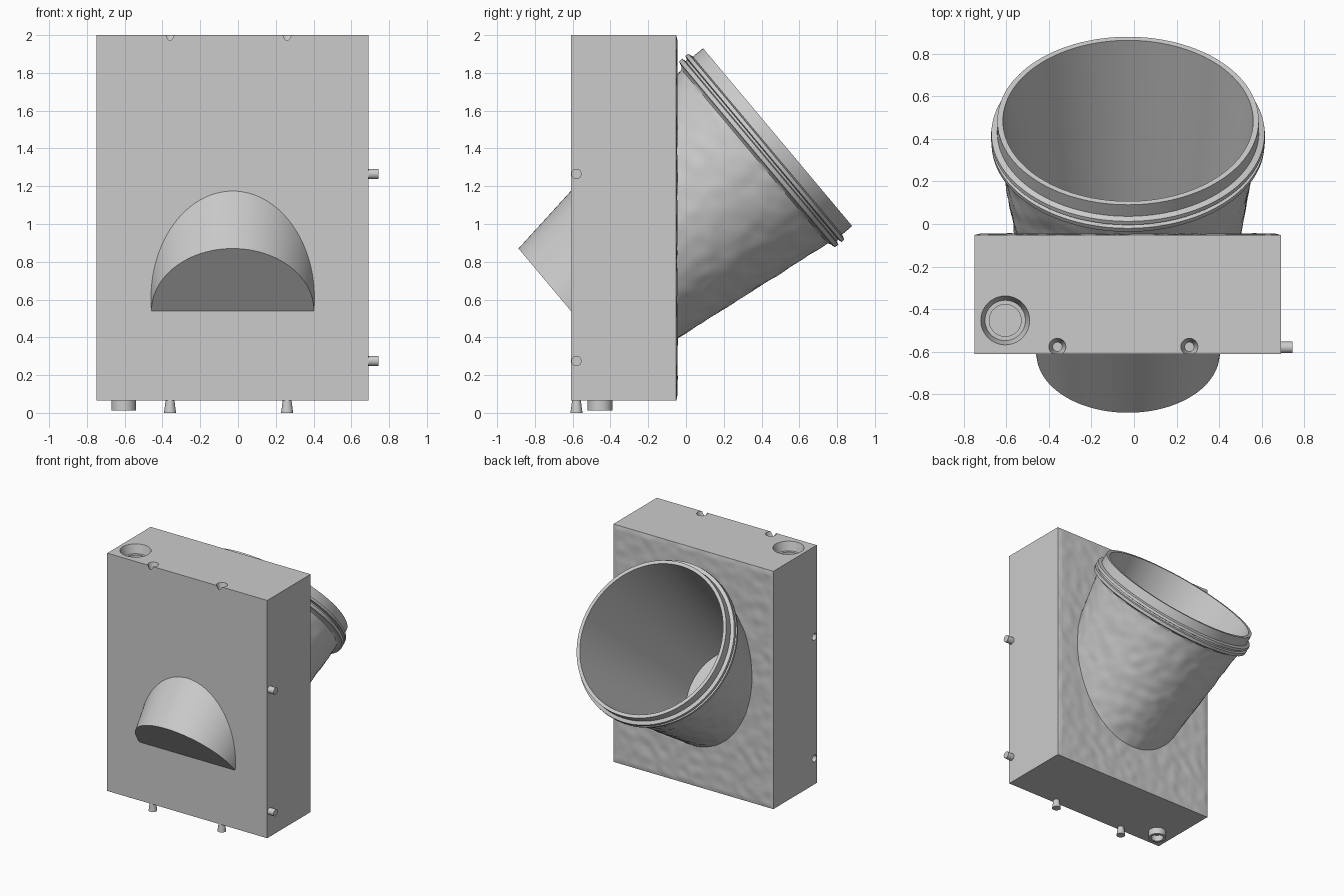
import bpy, bmesh, math
from mathutils import Vector, Matrix, noise

old = bpy.data.objects.get("Cube")
if old:
    bpy.data.objects.remove(old, do_unlink=True)

grey = bpy.data.materials.new("plain_grey")
grey.use_nodes = True
grey.diffuse_color = (0.6, 0.6, 0.6, 1)
grey.node_tree.nodes["Principled BSDF"].inputs["Base Color"].default_value = (0.6, 0.6, 0.6, 1)

CX = -0.028                                   # shared centre line of body and tube
LEFT, RIGHT, FRONT, BACK, BOTTOM, TOP = -0.75, 0.69, -0.61, -0.052, 0.065, 2.0
TILT = Matrix.Translation((CX, 0.485, 1.46)) @ Matrix.Rotation(math.radians(-50), 4, 'X')
SIDEWAYS = Matrix.Rotation(math.radians(90), 4, 'Y')
END, WALL, SLOPE = -1.43, 0.027, 0.135


def cone_radius(s):
    """Outer radius of the tapered tube at axial position s."""
    return 0.43 + SLOPE * (s - END)


def finish(name, bm, smooth=True):
    mesh = bpy.data.meshes.new(name)
    bm.to_mesh(mesh)
    bm.free()
    mesh.materials.append(grey)
    obj = bpy.data.objects.new(name, mesh)
    bpy.context.collection.objects.link(obj)
    if smooth:
        bpy.ops.object.select_all(action='DESELECT')
        obj.select_set(True)
        bpy.context.view_layer.objects.active = obj
        bpy.ops.object.shade_smooth_by_angle(angle=math.radians(35))
    return obj


def lathe(name, profile, matrix, steps=40, rough=None):
    """Turn a (radius, height) profile about its axis and place it."""
    bm = bmesh.new()
    verts = [bm.verts.new((r, 0, h)) for r, h in profile]
    edges = [bm.edges.new(pair) for pair in zip(verts, verts[1:])]
    bmesh.ops.spin(bm, geom=verts + edges, cent=(0, 0, 0), axis=(0, 0, 1),
                   angle=math.tau, steps=steps)
    bmesh.ops.remove_doubles(bm, verts=bm.verts, dist=0.0002)
    if rough:
        rough(bm)
    bmesh.ops.transform(bm, matrix=matrix, verts=bm.verts)
    bmesh.ops.recalc_face_normals(bm, faces=bm.faces)
    return finish(name, bm)


def at(x, y, z):
    return Matrix.Translation((x, y, z))


def rod(r_low, r_high, low, high):
    return [(0, low), (r_low, low), (r_high, high), (0, high)]


# Tapered tube: outer wall, two ridges, rim, bore and closed floor
outer = [(0, END)] + [(cone_radius(s), s) for s in
                      [END + i * (1.27 / 60) for i in range(61)]]
collar = [(0.612, -0.15), (0.641, -0.143), (0.643, -0.12), (0.622, -0.115),
          (0.622, -0.103), (0.644, -0.098), (0.642, -0.078), (0.615, -0.07),
          (0.614, 0), (0.588, 0)]
bore = [(cone_radius(END) - WALL, END + WALL), (0, END + WALL)]


def hammered(bm):
    # Uneven skin only on the part behind the body
    for v in bm.verts:
        p = TILT @ v.co
        r = Vector((v.co.x, v.co.y, 0))
        if p.y > BACK and v.co.z < -0.16 and r.length > cone_radius(v.co.z) - 0.01:
            v.co += r.normalized() * 0.007 * noise.noise(p * 13)


lathe("tapered_tube", outer + collar + bore, TILT, 128, hammered)

# Body block with cuts
bm = bmesh.new()
bmesh.ops.create_cube(bm, size=1)
size = Vector((RIGHT - LEFT, BACK - FRONT, TOP - BOTTOM))
mid = Vector((RIGHT + LEFT, BACK + FRONT, TOP + BOTTOM)) / 2
bmesh.ops.transform(bm, matrix=Matrix.Translation(mid) @ Matrix.Diagonal((*size, 1)), verts=bm.verts)
body = finish("body_block", bm, smooth=False)

PEG_Y, PEG_X, PEG_Z = -0.58, (-0.36, 0.26), (0.275, 1.265)
inset = END + WALL / 2
cutters = [lathe("bore_cutter", rod(cone_radius(inset) - WALL / 2, cone_radius(0.1) - WALL / 2,
                                    inset, 0.1), TILT, 128)]
cutters.append(lathe("port_cutter", [(0, -0.09), (0.075, -0.09), (0.075, -0.07), (0.095, -0.07),
                                     (0.115, 0), (0.115, 0.02), (0, 0.02)], at(-0.605, -0.453, TOP)))
for x in PEG_X:
    cutters.append(lathe("top_socket_cutter", [(0, -0.075), (0.022, -0.075), (0.04, 0),
                                               (0.04, 0.02), (0, 0.02)], at(x, -0.577, TOP)))
for z in PEG_Z:
    cutters.append(lathe("side_socket_cutter", rod(0.028, 0.028, -0.02, 0.06),
                         at(LEFT, PEG_Y, z) @ SIDEWAYS))

bpy.ops.object.select_all(action='DESELECT')
body.select_set(True)
bpy.context.view_layer.objects.active = body
for cutter in cutters:
    cutter.hide_render = True
    cut = body.modifiers.new("cut", 'BOOLEAN')
    cut.operation = 'DIFFERENCE'
    cut.solver = 'EXACT'
    cut.object = cutter
    bpy.ops.object.modifier_apply(modifier=cut.name)
    bpy.data.objects.remove(cutter, do_unlink=True)
bpy.ops.object.shade_smooth_by_angle(angle=math.radians(35))

# Uneven back skin, opened where the tube passes through
bm = bmesh.new()
bmesh.ops.create_grid(bm, x_segments=100, y_segments=130, size=0.5)
place = Matrix.Translation((mid.x, BACK, mid.z)) @ Matrix.Diagonal((size.x, 1, size.z, 1)) \
    @ Matrix.Rotation(math.radians(90), 4, 'X')
bmesh.ops.transform(bm, matrix=place, verts=bm.verts)
to_tube = TILT.inverted()
inside = []
for f in bm.faces:
    p = to_tube @ f.calc_center_median()
    if math.hypot(p.x, p.y) < cone_radius(p.z) - WALL / 2:
        inside.append(f)
bmesh.ops.delete(bm, geom=inside, context='FACES')
for v in bm.verts:
    border = min(v.co.x - LEFT, RIGHT - v.co.x, v.co.z - BOTTOM, TOP - v.co.z)
    v.co.y += min(1, border / 0.03) * (0.005 + 0.005 * noise.noise(v.co * 13))
for f in bm.faces:
    f.normal_update()
    if f.normal.y < 0:
        f.normal_flip()
finish("back_skin", bm)

# Locating pegs underneath and on the side
for i, x in enumerate(PEG_X):
    lathe(f"bottom_peg_{i + 1}", rod(0.032, 0.022, 0, BOTTOM + 0.01), at(x, PEG_Y, 0))
for i, z in enumerate(PEG_Z):
    lathe(f"side_peg_{i + 1}", rod(0.027, 0.027, -0.01, 0.055), at(RIGHT, PEG_Y, z) @ SIDEWAYS)

# Hollow spout underneath
lathe("bottom_spout", [(0, 0.06), (0.045, 0.06), (0.045, 0.013), (0.066, 0.013),
                       (0.066, 0.075), (0, 0.075)], at(-0.605, -0.455, 0))
